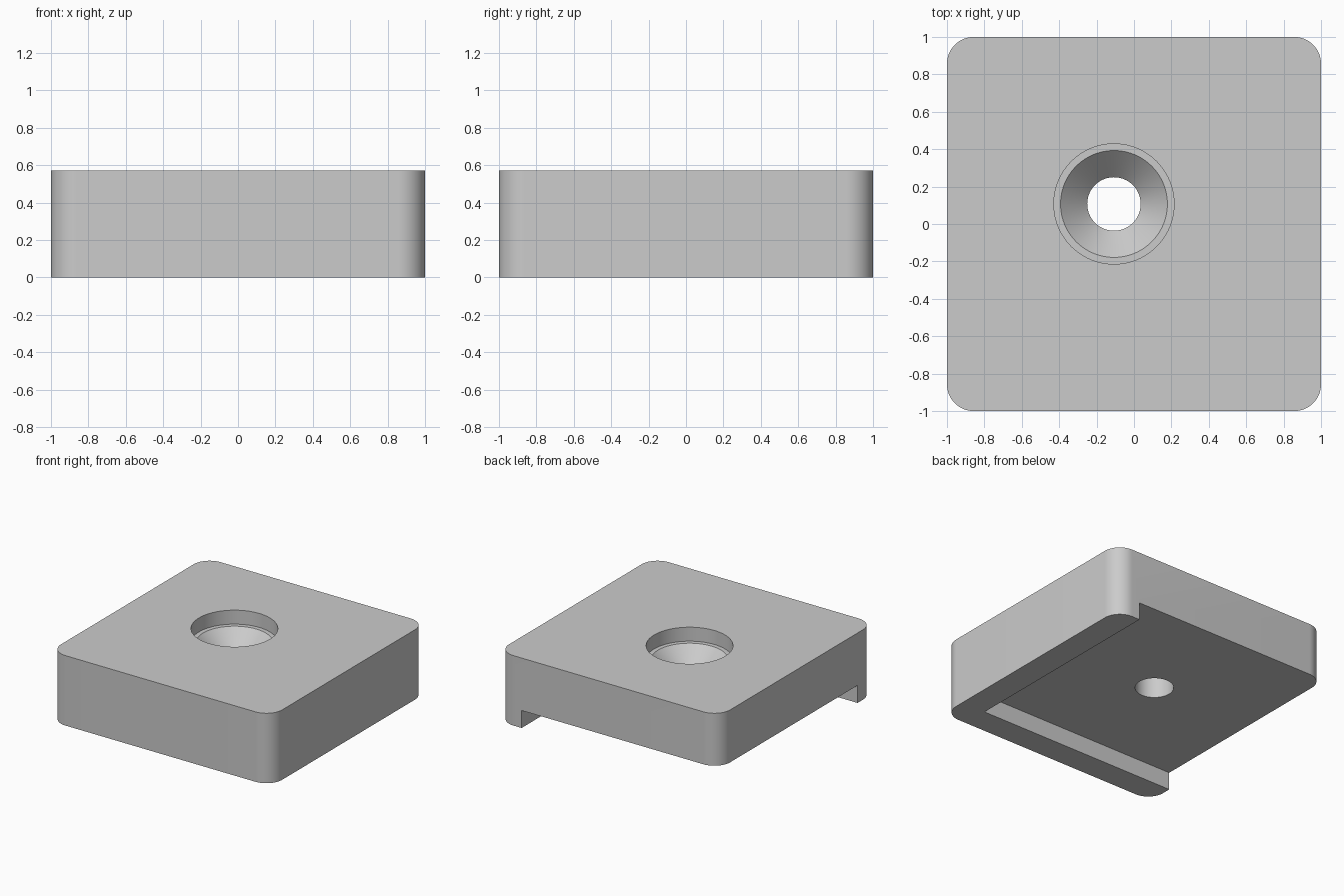
import bpy, bmesh, math
from mathutils import Matrix, Vector

old = bpy.data.objects.get("Cube")
if old:
    bpy.data.objects.remove(old, do_unlink=True)

UNIT = 2 / 28          # the plate is 28 units wide
HEIGHT = 8 * UNIT
RECESS = 2 * UNIT      # depth of the underside pocket
RIM = 3 * UNIT         # width of the two lower walls
RADIUS = 2 * UNIT      # rounded upright corners
HOLE = Vector((-RIM / 2, RIM / 2, 0))

grey = bpy.data.materials.new("plain grey")
grey.use_nodes = True
colour = (0.6, 0.6, 0.6, 1)
grey.diffuse_color = colour
grey.node_tree.nodes["Principled BSDF"].inputs["Base Color"].default_value = colour


def add_object(name, bm):
    bmesh.ops.recalc_face_normals(bm, faces=bm.faces)
    mesh = bpy.data.meshes.new(name)
    bm.to_mesh(mesh)
    bm.free()
    mesh.materials.append(grey)
    obj = bpy.data.objects.new(name, mesh)
    bpy.context.collection.objects.link(obj)
    return obj


def box(low, high):
    bm = bmesh.new()
    low, high = Vector(low), Vector(high)
    place = Matrix.Translation((low + high) / 2) @ Matrix.Diagonal((*(high - low), 1))
    bmesh.ops.create_cube(bm, size=1, matrix=place)
    return bm


def lathe(profile, centre, steps=96):
    bm = bmesh.new()
    verts = [bm.verts.new(centre + Vector((r, 0, z))) for r, z in profile]
    edges = [bm.edges.new(pair) for pair in zip(verts, verts[1:])]
    bmesh.ops.spin(bm, geom=verts + edges, cent=centre, axis=(0, 0, 1),
                   angle=math.tau, steps=steps)
    bmesh.ops.remove_doubles(bm, verts=bm.verts, dist=1e-5)
    return bm


# Plate with rounded upright corners
bm = box((-1, -1, 0), (1, 1, HEIGHT))
upright = [e for e in bm.edges if abs(e.verts[0].co.z - e.verts[1].co.z) > 0.1]
bmesh.ops.bevel(bm, geom=upright, offset=RADIUS, segments=16, profile=0.5,
                affect='EDGES')
plate = add_object("mounting_plate", bm)

# Underside pocket, open at the back and one side
pocket = add_object("pocket_cutter",
                    box((-1.5, -1 + RIM, -0.5), (1 - RIM, 1.5, RECESS)))

# Stepped hole: counterbore, countersink and through hole
seat = HEIGHT - 1.6 * UNIT
bore, cone, through = 4.5 * UNIT, 4 * UNIT, 2 * UNIT
hole = add_object("hole_cutter", lathe([
    (0, -0.2), (through, -0.2), (through, seat - (cone - through)),
    (cone, seat), (bore, seat), (bore, HEIGHT + 0.2), (0, HEIGHT + 0.2)], HOLE))

bpy.ops.object.select_all(action='DESELECT')
bpy.context.view_layer.objects.active = plate
plate.select_set(True)
for cutter in (pocket, hole):
    cutter.hide_render = True
    cut = plate.modifiers.new(cutter.name, 'BOOLEAN')
    cut.operation = 'DIFFERENCE'
    cut.solver = 'EXACT'
    cut.object = cutter
    bpy.ops.object.modifier_apply(modifier=cut.name)
    bpy.data.objects.remove(cutter, do_unlink=True)

bpy.ops.object.shade_smooth_by_angle(angle=math.radians(30))
